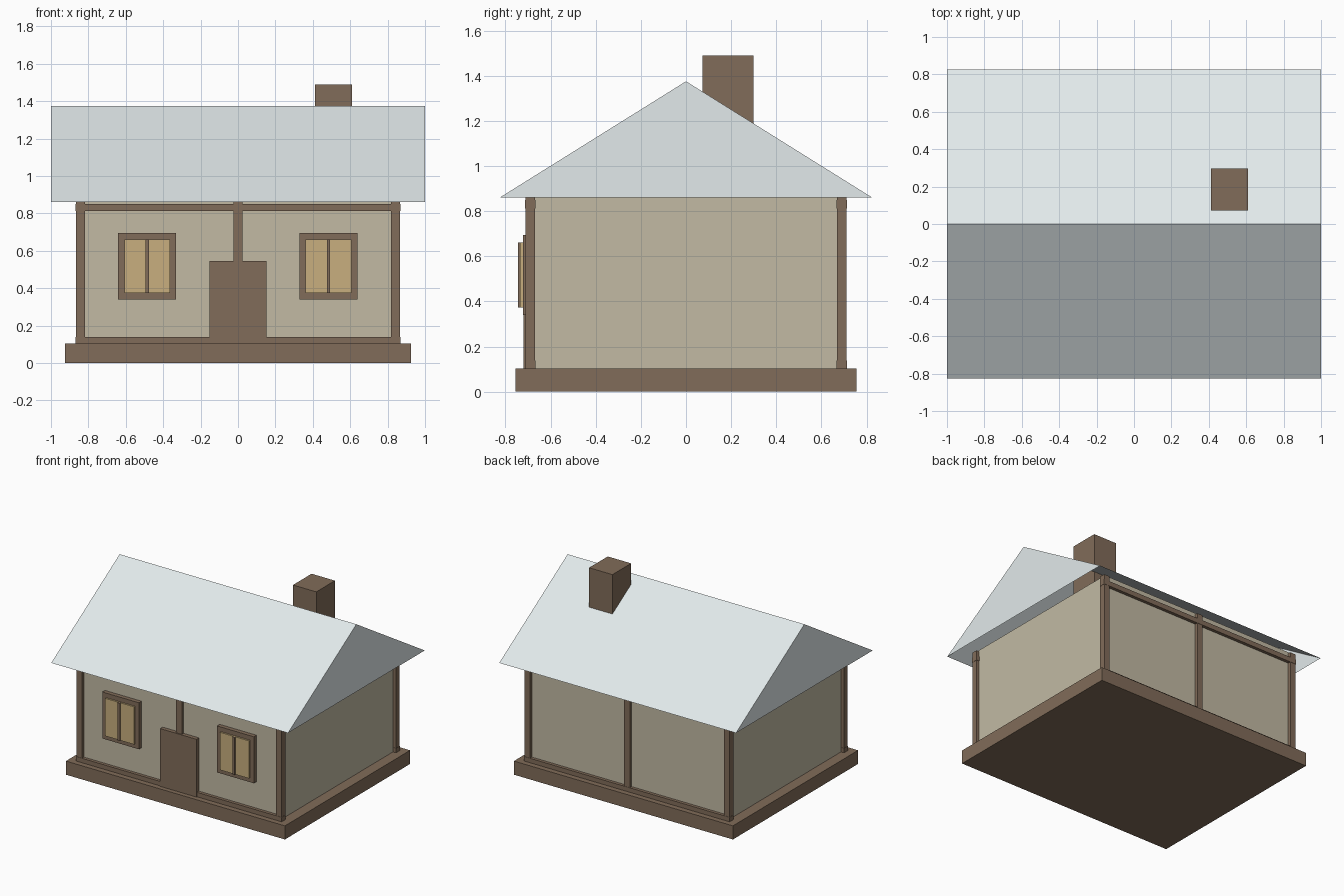
import bpy, bmesh

if "Cube" in bpy.data.objects:
    bpy.data.objects.remove(bpy.data.objects["Cube"])


def material(name, rgb):
    m = bpy.data.materials.new(name)
    m.diffuse_color = (*rgb, 1)
    m.use_nodes = True
    m.node_tree.nodes["Principled BSDF"].inputs["Base Color"].default_value = m.diffuse_color
    return m


WOOD = material("wood", (0.22, 0.15, 0.10))
PLASTER = material("plaster", (0.54, 0.49, 0.37))
ROOF = material("roof_white", (0.76, 0.82, 0.83))
PANE = material("window_pane", (0.58, 0.43, 0.21))


def finish(name, bm, mat):
    bmesh.ops.recalc_face_normals(bm, faces=bm.faces)
    mesh = bpy.data.meshes.new(name)
    bm.to_mesh(mesh)
    bm.free()
    mesh.materials.append(mat)
    ob = bpy.data.objects.new(name, mesh)
    bpy.context.collection.objects.link(ob)
    return ob


def box(name, xs, ys, zs, mat):
    bm = bmesh.new()
    bmesh.ops.create_cube(bm, size=1)
    for v in bm.verts:
        for i, (lo, hi) in enumerate((xs, ys, zs)):
            v.co[i] = hi if v.co[i] > 0 else lo
    return finish(name, bm, mat)


# plinth, walls, chimney
box("plinth", (-0.925, 0.925), (-0.755, 0.755), (0, 0.104), WOOD)
box("walls", (-0.843, 0.843), (-0.69, 0.69), (0.10, 0.90), PLASTER)
box("chimney", (0.413, 0.61), (0.073, 0.298), (1.10, 1.49), WOOD)

# roof: gabled shell, open underneath
bm = bmesh.new()
ends = [[bm.verts.new((x, y, z)) for y, z in ((-0.825, 0.86), (0, 1.375), (0.825, 0.86))]
        for x in (-1, 1)]
a, b = ends
bm.faces.new((a[0], b[0], b[1], a[1]))
bm.faces.new((a[1], b[1], b[2], a[2]))
bm.faces.new((a[0], a[1], a[2]))
bm.faces.new((b[2], b[1], b[0]))
finish("roof", bm, ROOF)

# timber frame on front and back
for side, s in (("front", -1), ("back", 1)):
    y = s * 0.69
    for label, x in (("left", -0.843), ("middle", 0), ("right", 0.843)):
        box(f"{side}_{label}_post", (x - 0.024, x + 0.024), (y - 0.022, y + 0.022), (0.10, 0.89), WOOD)
    for label, z in (("lower", 0.10), ("upper", 0.812)):
        box(f"{side}_{label}_beam", (-0.869, 0.869), (y - 0.024, y + 0.024), (z, z + 0.038), WOOD)

# door
box("door", (-0.153, 0.153), (-0.72, -0.68), (0.10, 0.545), WOOD)

# windows: frame board, pane and mullion
for label, x in (("left", -0.486), ("right", 0.484)):
    box(f"{label}_window_frame", (x - 0.155, x + 0.155), (-0.722, -0.68), (0.34, 0.695), WOOD)
    box(f"{label}_window_pane", (x - 0.122, x + 0.122), (-0.735, -0.70), (0.373, 0.66), PANE)
    box(f"{label}_window_mullion", (x - 0.009, x + 0.009), (-0.745, -0.70), (0.373, 0.66), WOOD)
